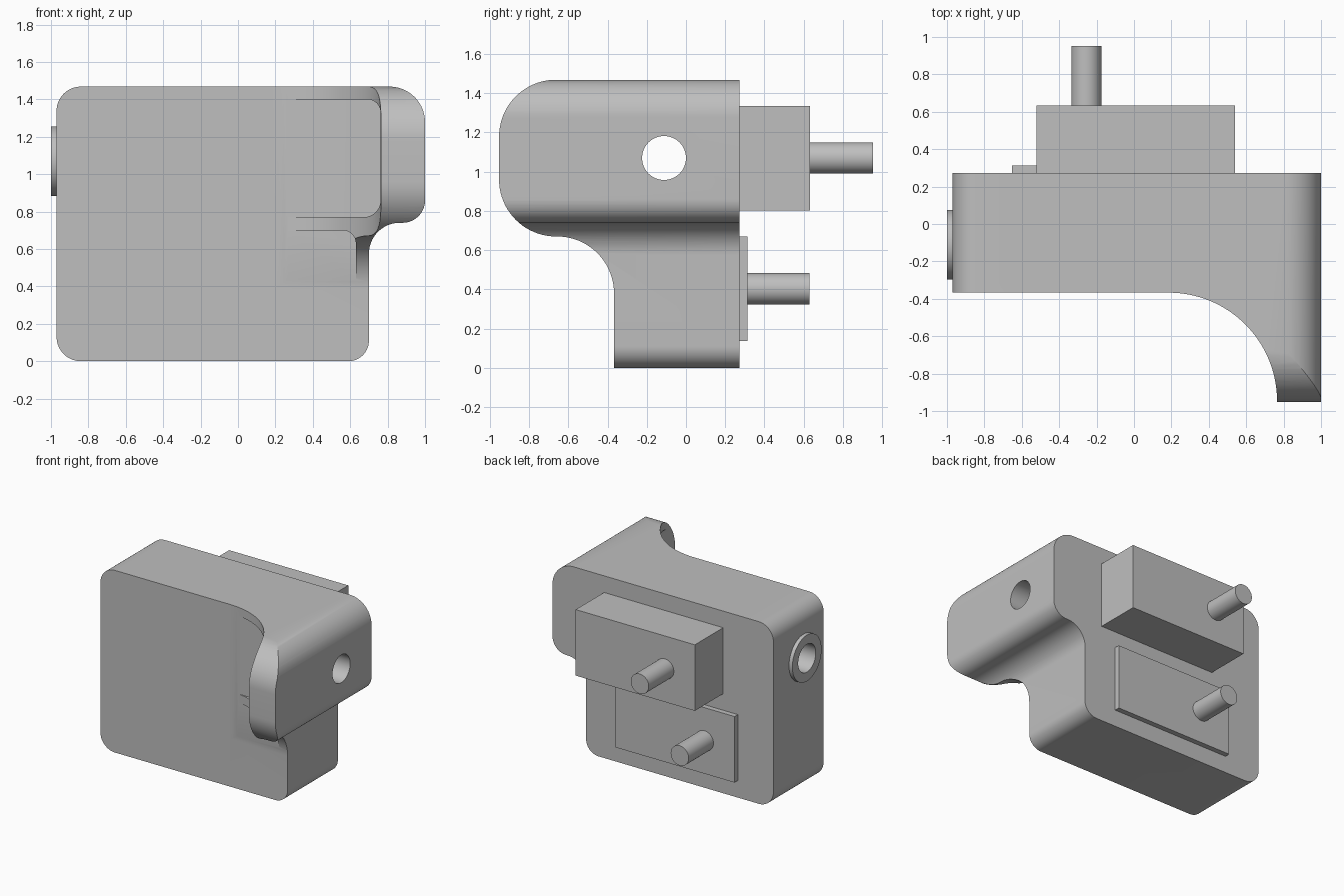
import bpy
from math import radians, tan, cos, sin, pi
from mathutils import Vector

cube = bpy.data.objects.get("Cube")
if cube:
    bpy.data.objects.remove(cube, do_unlink=True)

grey = bpy.data.materials.new("plain grey")
grey.use_nodes = True
COLOUR = (0.52, 0.52, 0.52, 1)
grey.diffuse_color = COLOUR
grey.node_tree.nodes["Principled BSDF"].inputs["Base Color"].default_value = COLOUR


def rounded(corners, steps=20):
    """Turn (u, v, radius) corners into an outline with filleted corners."""
    out = []
    n = len(corners)
    for i, (u, v, r) in enumerate(corners):
        p = Vector((u, v))
        if r == 0:
            out.append(p)
            continue
        a = (Vector(corners[i - 1][:2]) - p).normalized()
        b = (Vector(corners[(i + 1) % n][:2]) - p).normalized()
        half = a.angle(b) / 2
        centre = p + (a + b).normalized() * r / sin(half)
        start = p + a * r / tan(half) - centre
        end = p + b * r / tan(half) - centre
        sweep = start.angle(end)
        for k in range(steps + 1):
            t = k / steps
            out.append(centre + (start * sin((1 - t) * sweep) + end * sin(t * sweep)) / sin(sweep))
    return out


def circle(u, v, r, steps=64):
    return [Vector((u + r * cos(2 * pi * k / steps), v + r * sin(2 * pi * k / steps)))
            for k in range(steps)]


def prism(name, outline, axis, low, high):
    """Extrude a 2D outline along x, y or z between two positions."""
    place = {"x": lambda p, d: (d, p.x, p.y),
             "y": lambda p, d: (p.x, d, p.y),
             "z": lambda p, d: (p.x, p.y, d)}[axis]
    n = len(outline)
    verts = [place(p, d) for d in (low, high) for p in outline]
    faces = [tuple(range(n)), tuple(range(2 * n - 1, n - 1, -1))]
    faces += [(i, i + n, (i + 1) % n + n, (i + 1) % n) for i in range(n)]
    mesh = bpy.data.meshes.new(name)
    mesh.from_pydata(verts, [], faces)
    mesh.materials.append(grey)
    obj = bpy.data.objects.new(name, mesh)
    bpy.context.collection.objects.link(obj)
    select(obj)
    bpy.ops.object.mode_set(mode="EDIT")
    bpy.ops.mesh.select_all(action="SELECT")
    bpy.ops.mesh.normals_make_consistent(inside=False)
    bpy.ops.object.mode_set(mode="OBJECT")
    return obj


def select(obj):
    bpy.ops.object.select_all(action="DESELECT")
    obj.select_set(True)
    bpy.context.view_layer.objects.active = obj


def combine(obj, tool, operation):
    select(obj)
    mod = obj.modifiers.new("cut", "BOOLEAN")
    mod.operation, mod.solver, mod.object = operation, "EXACT", tool
    bpy.ops.object.modifier_apply(modifier=mod.name)
    bpy.data.objects.remove(tool, do_unlink=True)


def box(name, x, y, z):
    corners = [(x[0], z[0], 0), (x[1], z[0], 0), (x[1], z[1], 0), (x[0], z[1], 0)]
    return prism(name, rounded(corners), "y", *y)


BACK, FRONT, NOSE, TOP = 0.272, -0.367, -0.953, 1.468

# Housing: front, side and top outlines intersected
housing = prism("housing", rounded([
    (-0.97, 0, 0.13), (0.70, 0, 0.11), (0.70, 0.74, 0.165),
    (1, 0.74, 0.12), (1, TOP, 0.19), (-0.97, TOP, 0.13)]), "y", -1.1, BACK)
side = prism("side_cutter", rounded([
    (0.4, -0.1, 0), (FRONT, -0.1, 0), (FRONT, 0.67, 0.29),
    (NOSE, 0.67, 0.29), (NOSE, TOP + 0.001, 0.29), (0.4, TOP + 0.001, 0)]), "x", -1.2, 1.2)
combine(housing, side, "INTERSECT")
plan = prism("plan_cutter", rounded([
    (-1.2, 0.4, 0), (-1.2, FRONT, 0), (0.765, FRONT, 0.58),
    (0.765, -1.2, 0), (1.2, -1.2, 0), (1.2, 0.4, 0)], 32), "z", -0.2, 1.7)
combine(housing, plan, "INTERSECT")

# Recesses that leave thin ribs under the curved wing
for x, low, high, r_low, r_high in ((0.762, 0.77, 1.4, 0.09, 0.07),
                                    (0.63, -0.1, 0.70, 0, 0.07)):
    recess = prism("recess_cutter", rounded([
        (0, low, 0), (x, low, r_low), (x, high, r_high), (0, high, 0)]),
        "y", -1.2, FRONT - 0.006)
    combine(housing, recess, "DIFFERENCE")

# Through hole and its collar
HOLE = (-0.112, 1.07)
collar = prism("hole_collar", circle(*HOLE, 0.186), "x", -1, -0.96)
for part in (housing, collar):
    bore = prism("bore_cutter", circle(*HOLE, 0.112), "x", -1.3, 1.3)
    combine(part, bore, "DIFFERENCE")

# Rear blocks and pins
parts = [housing, collar,
         box("upper_block", (-0.522, 0.54), (BACK - 0.01, 0.633), (0.802, 1.334)),
         box("lower_plate", (-0.652, 0.41), (BACK - 0.01, 0.314), (0.137, 0.669)),
         prism("upper_pin", circle(-0.255, 1.07, 0.08), "y", 0.62, 0.953),
         prism("lower_pin", circle(-0.385, 0.403, 0.08), "y", 0.30, 0.63)]

for part in parts:
    select(part)
    bpy.ops.object.shade_smooth_by_angle(angle=radians(25))
